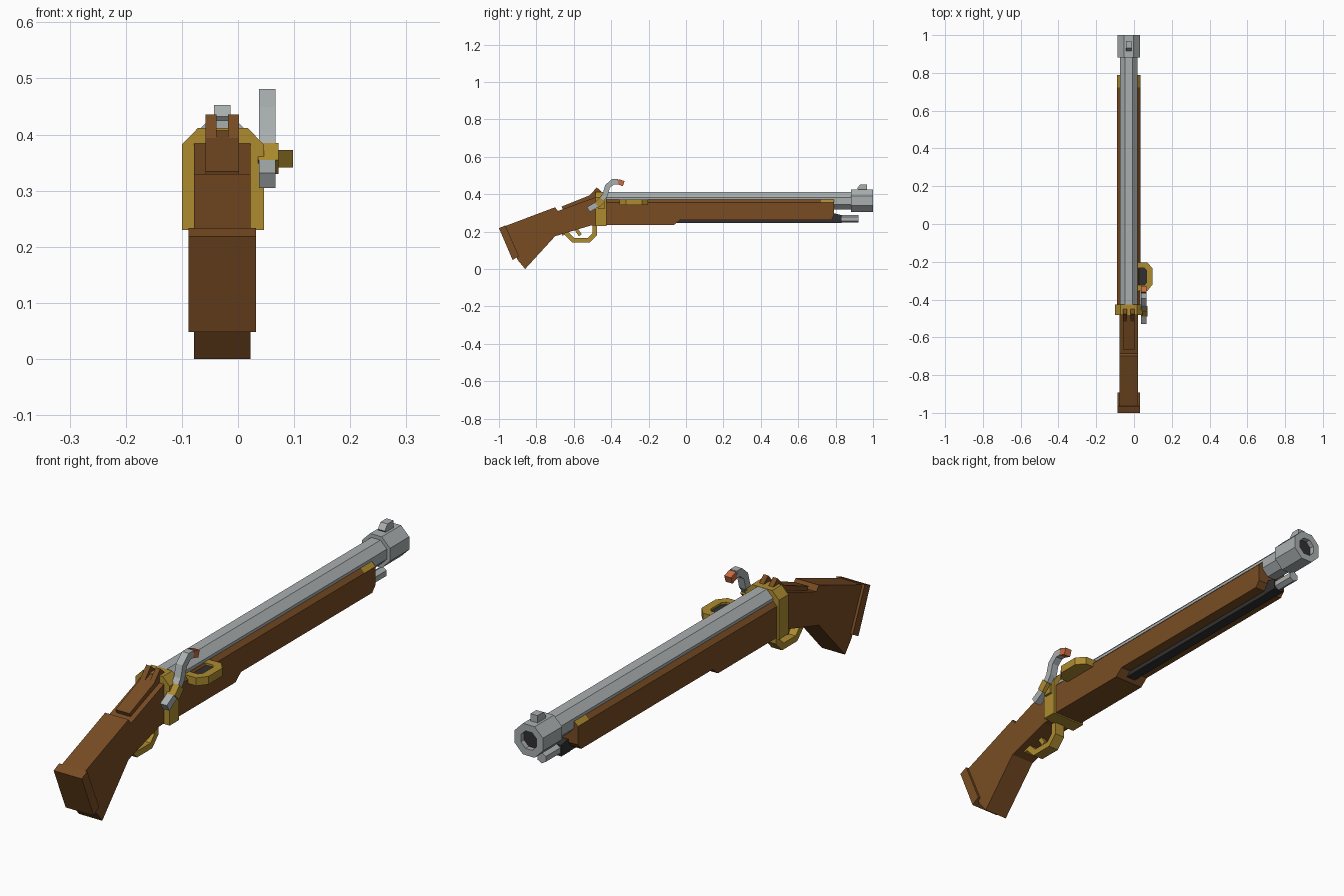
import bpy, bmesh, math
from mathutils import Vector

if "Cube" in bpy.data.objects:
    bpy.data.objects.remove(bpy.data.objects["Cube"])

CX = -0.028          # centre line of the gun
BZ = 0.364           # bore height


def material(name, rgb):
    m = bpy.data.materials.new(name)
    m.diffuse_color = (*rgb, 1)
    m.use_nodes = True
    m.node_tree.nodes["Principled BSDF"].inputs["Base Color"].default_value = m.diffuse_color
    return m


WOOD = material("walnut_wood", (0.19, 0.073, 0.017))
BRASS = material("brass", (0.42, 0.26, 0.03))
STEEL = material("steel", (0.40, 0.43, 0.43))
DARK = material("dark_iron", (0.03, 0.03, 0.032))
EMBER = material("orange_match", (0.58, 0.15, 0.055))


def finish(name, bm, mats):
    bmesh.ops.recalc_face_normals(bm, faces=bm.faces)
    me = bpy.data.meshes.new(name)
    bm.to_mesh(me)
    bm.free()
    ob = bpy.data.objects.new(name, me)
    bpy.context.collection.objects.link(ob)
    for m in mats:
        me.materials.append(m)
    return ob


def extrude(points, offset):
    """Flat outline of 3D points pulled along an offset."""
    bm = bmesh.new()
    face = bm.faces.new([bm.verts.new(p) for p in points])
    ext = bmesh.ops.extrude_face_region(bm, geom=[face], use_keep_orig=True)
    bmesh.ops.translate(bm, vec=offset,
                        verts=[v for v in ext["geom"] if isinstance(v, bmesh.types.BMVert)])
    bmesh.ops.recalc_face_normals(bm, faces=bm.faces)
    return bm


def side_bm(profile, half, x=CX):
    return extrude([(x - half, y, z) for y, z in profile], (2 * half, 0, 0))


def side(name, profile, half, mat, x=CX):
    """Side outline (y, z) widened across x."""
    return finish(name, side_bm(profile, half, x), [mat])


def ribbon(pts, t):
    """Outline of a bent strip of thickness t, with mitred corners."""
    pts = [Vector(p) for p in pts]
    left, right = [], []
    for i, p in enumerate(pts):
        a = (p - pts[i - 1]).normalized() if i else None
        b = (pts[i + 1] - p).normalized() if i < len(pts) - 1 else None
        a, b = a or b, b or a
        d = (a + b).normalized()
        n = Vector((-d.y, d.x)) * (t / 2 / d.dot(a))
        left.append(p + n)
        right.append(p - n)
    return left + right[::-1]


def octagon_bm(apothem, y0, y1, z, x=CX, sides=8):
    r = apothem / math.cos(math.pi / sides)
    ring = [(x + r * math.cos((i + .5) * math.tau / sides), y0,
             z + r * math.sin((i + .5) * math.tau / sides)) for i in range(sides)]
    return extrude(ring, (0, y1 - y0, 0))


def recess(bm, direction, rim, depth):
    """Sink the end face that points in a direction and paint its floor."""
    d = Vector(direction)
    bm.normal_update()
    face = max(bm.faces, key=lambda f: f.normal.dot(d) + 0.01 * f.calc_center_median().dot(d))
    bmesh.ops.inset_region(bm, faces=[face], thickness=rim, use_even_offset=True)
    floor = bmesh.ops.extrude_face_region(bm, geom=[face])["geom"]
    bmesh.ops.translate(bm, vec=-d * depth,
                        verts=[v for v in floor if isinstance(v, bmesh.types.BMVert)])
    if face.is_valid:
        bm.faces.remove(face)
    for f in floor:
        if isinstance(f, bmesh.types.BMFace):
            f.material_index = 1


# Shoulder stock, butt plate and comb
side("stock", [(-0.968, .229), (-.70, .33), (-.685, .31), (-.45, .396), (-.45, .232),
               (-.51, .232), (-.70, .175), (-.86, 0), (-.90, .048)], .05, WOOD)
side("butt_plate", [(-1, .218), (-.966, .233), (-.893, .068), (-.927, .048)], .06, WOOD)
side("comb", [(-.665, .334), (-.47, .412), (-.45, .38), (-.65, .30)], .03, WOOD)

# Rear sight prongs
for s in (-1, 1):
    side("rear_sight_prong", [(-.515, .394), (-.477, .436), (-.448, .41), (-.46, .38)],
         .01, WOOD, CX + s * .02)

# Brass receiver band
band = [(-.073, .23), (.073, .23), (.073, .382), (.044, .412), (-.044, .412), (-.073, .382)]
finish("receiver_band", extrude([(CX + .001 + x, -.483, z) for x, z in band], (0, .058, 0)), [BRASS])

# Fore-end with bevelled top edges and brass tips
bm = side_bm([(-.44, .235), (-.065, .235), (-.032, .262), (.77, .262), (.79, .285),
              (.79, .372), (-.44, .372)], .063)
top_edges = [e for e in bm.edges if all(v.co.z > .37 for v in e.verts)
             and abs(e.verts[0].co.x - e.verts[1].co.x) < .001]
bmesh.ops.bevel(bm, geom=top_edges, offset=.016, segments=1, affect='EDGES')
bmesh.ops.bisect_plane(bm, geom=bm.verts[:] + bm.edges[:] + bm.faces[:],
                       plane_co=(0, .722, 0), plane_no=(0, 1, 0))
bm.normal_update()
for f in bm.faces:
    if f.normal.z > .3 and f.calc_center_median().y > .722:
        f.material_index = 1
finish("fore_end", bm, [WOOD, BRASS])

# Barrel, muzzle with bore, front sight
finish("barrel", octagon_bm(.047, -.45, .90, BZ), [STEEL])
bm = octagon_bm(.06, .882, 1.0, BZ + .001)
recess(bm, (0, 1, 0), .026, .02)
finish("muzzle", bm, [STEEL, DARK])
side("front_sight", [(.915, .432), (.932, .453), (.968, .453), (.968, .42), (.925, .42)], .015, STEEL)

# Ramrod channel, holder and ramrod
side("ramrod_channel", [(-.06, .245), (.83, .245), (.83, .27), (-.06, .27)], .02, DARK)
side("ramrod_holder", [(.78, .245), (.832, .245), (.832, .288), (.80, .296), (.78, .296)], .022, DARK)
finish("ramrod", octagon_bm(.018, .82, .922, .268, sides=6), [STEEL])

# Trigger guard and trigger
side("trigger_guard", ribbon([(-.665, .19), (-.645, .195), (-.603, .153), (-.52, .153),
                              (-.489, .185), (-.489, .235)], .024), .022, BRASS)
side("trigger", ribbon([(-.60, .225), (-.582, .205), (-.565, .18)], .018), .009, BRASS)

# Flash pan with dark hollow
pan = [(-.01, -.355), (.07, -.355), (.098, -.32), (.098, -.235), (.07, -.203), (-.01, -.203)]
bm = extrude([(x, y, .341) for x, y in pan], (0, 0, .031))
recess(bm, (0, 0, 1), .031, .008)
finish("flash_pan", bm, [BRASS, DARK])

# Match lever: tail, pivot, curved arm and glowing tip
AX = .052
side("lever_tail", ribbon([(-.522, .318), (-.46, .354)], .03), .0145, STEEL, AX)
side("lever_arm", ribbon([(-.462, .355), (-.432, .397), (-.42, .441), (-.39, .467),
                          (-.364, .467)], .028), .0145, STEEL, AX)
side("match_tip", ribbon([(-.364, .467), (-.333, .456)], .028), .0145, EMBER, AX)
side("lever_collar", ribbon([(-.476, .342), (-.447, .372)], .036), .018, BRASS, AX + .002)
side("lever_pivot", [(-.47, .322), (-.435, .322), (-.435, .36), (-.47, .36)], .02, BRASS, .036)
